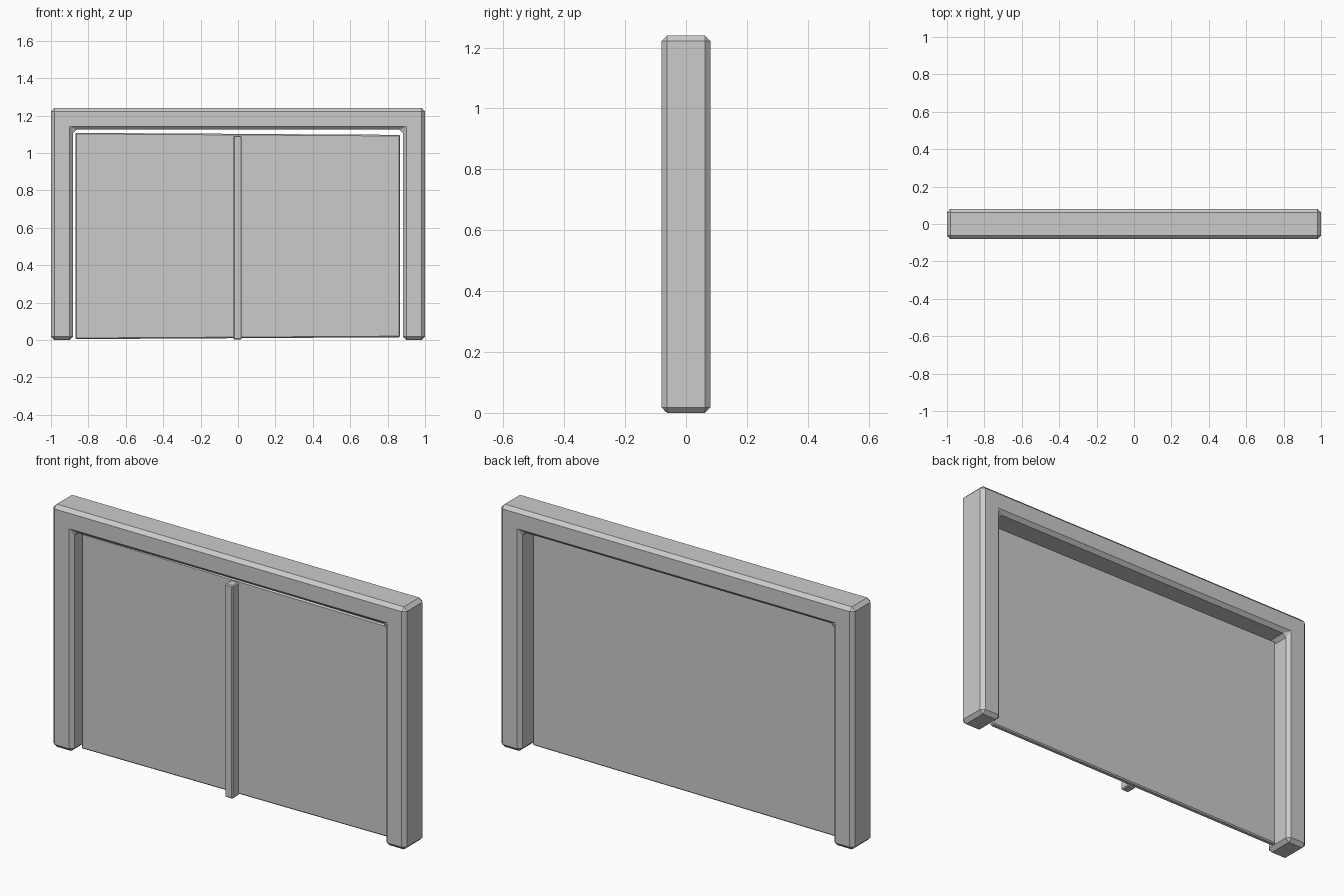
import bpy
import bmesh

old = bpy.data.objects.get("Cube")
if old:
    bpy.data.objects.remove(old, do_unlink=True)

# One plain grey for every part
grey = bpy.data.materials.new("plain_grey")
grey.use_nodes = True
colour = (0.6, 0.6, 0.6, 1)
grey.diffuse_color = colour
grey.node_tree.nodes["Principled BSDF"].inputs["Base Color"].default_value = colour


def slab(name, outline, y_front, y_back, bevel):
    """Extrude an x-z outline along y and chamfer its edges."""
    bm = bmesh.new()
    face = bm.faces.new([bm.verts.new((x, y_front, z)) for x, z in outline])
    extruded = bmesh.ops.extrude_face_region(bm, geom=[face])["geom"]
    verts = [v for v in extruded if isinstance(v, bmesh.types.BMVert)]
    bmesh.ops.translate(bm, verts=verts, vec=(0, y_back - y_front, 0))
    bmesh.ops.recalc_face_normals(bm, faces=bm.faces)
    mesh = bpy.data.meshes.new(name)
    bm.to_mesh(mesh)
    bm.free()
    mesh.materials.append(grey)
    obj = bpy.data.objects.new(name, mesh)
    bpy.context.collection.objects.link(obj)
    mod = obj.modifiers.new("chamfer", "BEVEL")
    mod.width = bevel
    mod.segments = 1
    mod.limit_method = "ANGLE"
    return obj


# Frame: two posts joined by a lintel
inner, lintel, top = 0.882, 1.125, 1.24
slab("door_frame",
     [(-1, 0), (-inner, 0), (-inner, lintel), (inner, lintel),
      (inner, 0), (1, 0), (1, top), (-1, top)],
     -0.08, 0.08, 0.018)

# Door panel, a touch taller on one side, with a gap to the frame
slab("door_panel",
     [(-0.87, 0.005), (0.867, 0.015), (0.867, 1.097), (-0.87, 1.108)],
     -0.024, 0.003, 0.006)

# Upright strip on the front of the panel
slab("centre_strip",
     [(-0.024, 0.003), (0.02, 0.003), (0.02, 1.092), (-0.024, 1.092)],
     -0.072, -0.018, 0.005)
